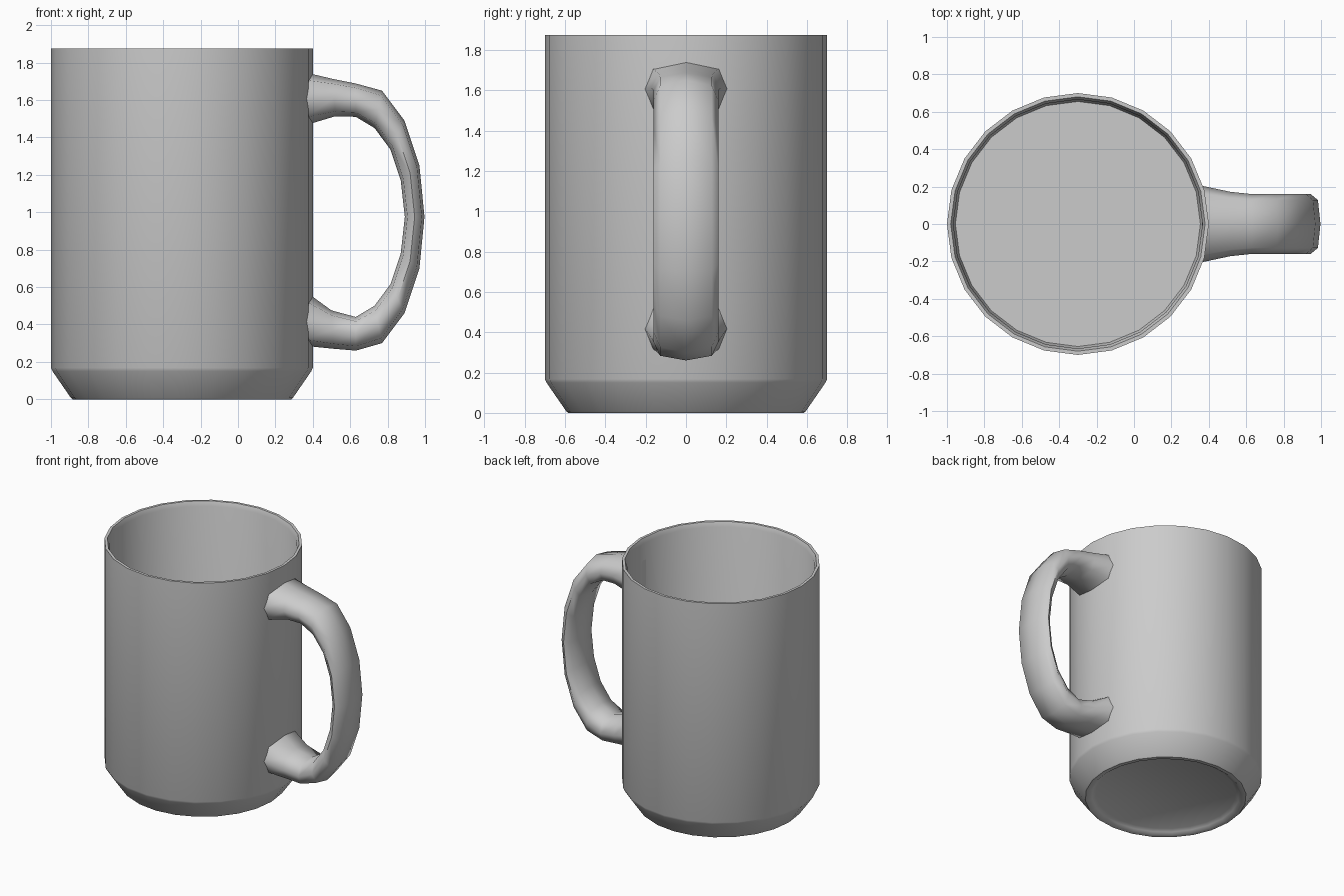
import bpy, bmesh
from math import sin, cos, pi, sqrt, radians
from mathutils import Vector

if "Cube" in bpy.data.objects:
    bpy.data.objects.remove(bpy.data.objects["Cube"])

CX, SIDES = -0.3, 24


def make_object(name, rings, smooth_angle):
    """Skin closed rings of equal length into a tube and cap both ends."""
    bm = bmesh.new()
    loops = [[bm.verts.new(p) for p in ring] for ring in rings]
    n = len(loops[0])
    for a, b in zip(loops, loops[1:]):
        for i in range(n):
            j = (i + 1) % n
            bm.faces.new((a[i], a[j], b[j], b[i]))
    bm.faces.new(loops[0])
    bm.faces.new(loops[-1])
    bmesh.ops.recalc_face_normals(bm, faces=bm.faces)
    mesh = bpy.data.meshes.new(name)
    bm.to_mesh(mesh)
    bm.free()
    obj = bpy.data.objects.new(name, mesh)
    bpy.context.collection.objects.link(obj)
    bpy.ops.object.select_all(action='DESELECT')
    obj.select_set(True)
    bpy.context.view_layer.objects.active = obj
    bpy.ops.object.shade_smooth_by_angle(angle=radians(smooth_angle))
    return obj


# Cup: (radius, z) from the underside recess, up the outside, over the rim, down inside
profile = [(0.51, 0.03), (0.535, 0.015), (0.555, 0.0), (0.585, 0.0), (0.594, 0.008),
           (0.692, 0.15), (0.70, 0.168), (0.70, 1.875), (0.68, 1.875),
           (0.666, 1.84), (0.665, 0.19), (0.655, 0.16)]
cup_rings = [[(CX + r * cos(2 * pi * i / SIDES), r * sin(2 * pi * i / SIDES), z)
              for i in range(SIDES)] for r, z in profile]
make_object("cup_body", cup_rings, 40)

# Handle: (outer x, outer z, inner x, inner z, half width) from top to bottom
stations = [
    (0.40, 1.742, 0.40, 1.472, 0.207), (0.51, 1.712, 0.52, 1.513, 0.172),
    (0.63, 1.688, 0.63, 1.51, 0.16), (0.77, 1.65, 0.73, 1.45, 0.16),
    (0.89, 1.49, 0.815, 1.335, 0.16), (0.97, 1.25, 0.87, 1.17, 0.16),
    (0.997, 0.975, 0.892, 0.975, 0.16), (0.97, 0.70, 0.87, 0.78, 0.16),
    (0.89, 0.46, 0.815, 0.615, 0.16), (0.77, 0.30, 0.73, 0.50, 0.16),
    (0.63, 0.26, 0.63, 0.44, 0.16), (0.51, 0.27, 0.50, 0.475, 0.172),
    (0.40, 0.283, 0.40, 0.56, 0.207)]
# Rounded eight-sided section: (across, through)
section = [(0, 1), (0.8, 0.74), (1, 0), (0.8, -0.74),
           (0, -1), (-0.8, -0.74), (-1, 0), (-0.8, 0.74)]
handle_rings = []
for k, (ox, oz, ix, iz, w) in enumerate(stations):
    outer, inner = Vector((ox, 0, oz)), Vector((ix, 0, iz))
    mid, half = (outer + inner) / 2, (outer - inner) / 2
    ring = [mid + half * t + Vector((0, w * a, 0)) for a, t in section]
    if k in (0, len(stations) - 1):
        # Ends follow the curve of the cup, just inside its wall
        for p in ring:
            p.x = CX + sqrt(0.683 ** 2 - p.y ** 2)
    handle_rings.append(ring)
make_object("handle", handle_rings, 65)
